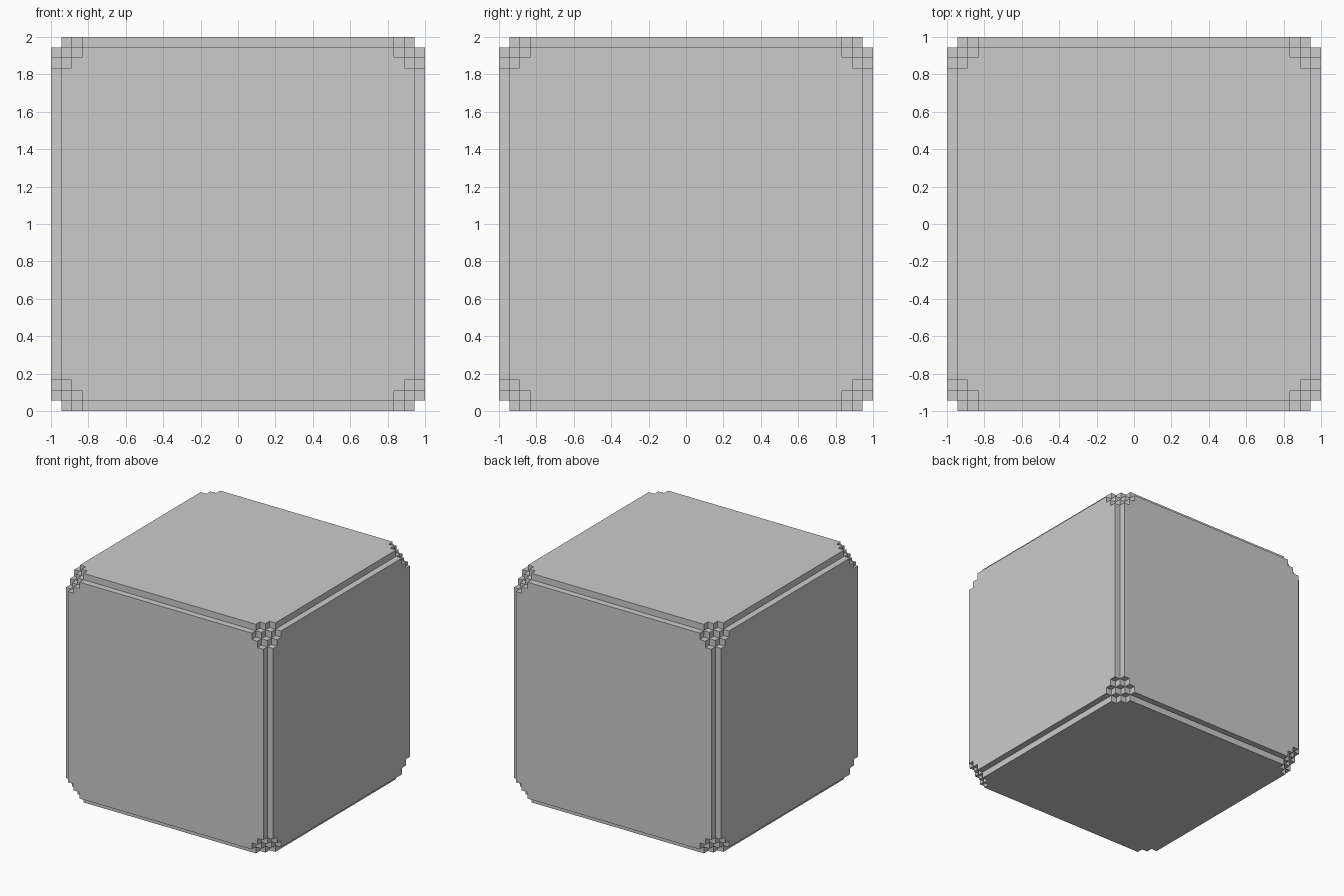
import bpy, bmesh, math
from itertools import product
from mathutils import Vector

if "Cube" in bpy.data.objects:
    bpy.data.objects.remove(bpy.data.objects["Cube"])

V = 2 / 36  # size of one step
# grid lines per axis: three small steps at each end, one wide span between
LINES = [n * V - 1 for n in (0, 1, 2, 3, 33, 34, 35, 36)]


def solid(cell):
    """Edges lose one step; corners are cut back in a stepped diagonal."""
    if min(cell) < 0 or max(cell) > 6:
        return False
    d = [min(i, 6 - i) for i in cell]
    return d.count(0) < 2 and sum(d) >= 4


# Outer skin of the stepped block
bm = bmesh.new()
for cell in product(range(7), repeat=3):
    if not solid(cell):
        continue
    for axis, side in product(range(3), (0, 1)):
        near = list(cell)
        near[axis] += 2 * side - 1
        if solid(near):
            continue
        u, v = (axis + 1) % 3, (axis + 2) % 3
        quad = []
        for du, dv in ((0, 0), (1, 0), (1, 1), (0, 1)):
            idx = list(cell)
            idx[axis] += side
            idx[u] += du
            idx[v] += dv
            quad.append(bm.verts.new(Vector([LINES[i] for i in idx]) + Vector((0, 0, 1))))
        bm.faces.new(quad if side else quad[::-1])

# Weld and merge coplanar faces
bmesh.ops.remove_doubles(bm, verts=bm.verts[:], dist=1e-4)
bmesh.ops.dissolve_limit(bm, angle_limit=math.radians(1), verts=bm.verts[:], edges=bm.edges[:])

mesh = bpy.data.meshes.new("stepped_cube")
bm.to_mesh(mesh)
bm.free()
bpy.context.collection.objects.link(bpy.data.objects.new("stepped_cube", mesh))
